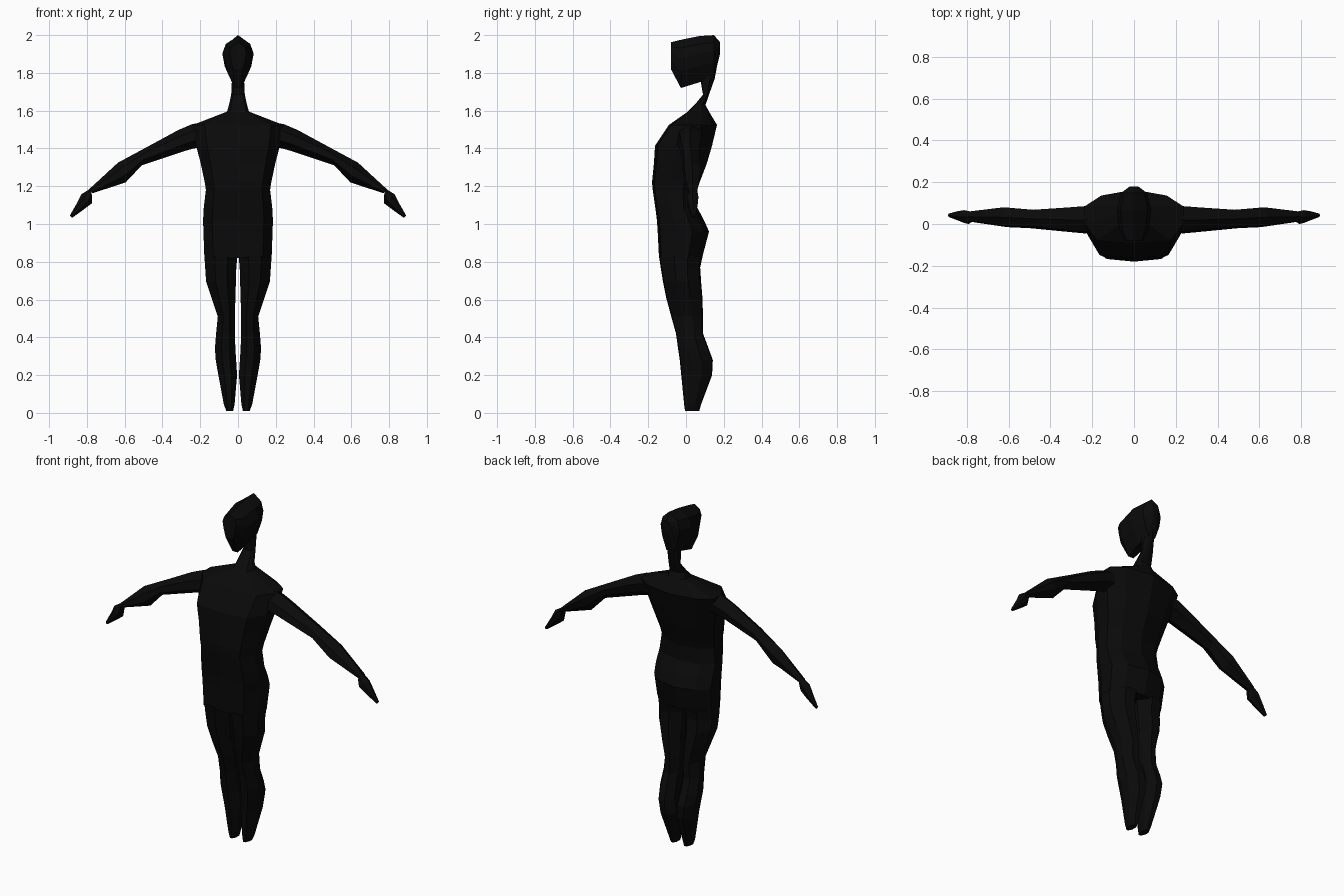
import bpy, bmesh

black = bpy.data.materials.new("near black")
black.diffuse_color = (0.003, 0.003, 0.003, 1)


def loft(name, rings, mirror=False):
    """Skin a list of equal-length rings, cap both ends, optionally mirror in x."""
    bm = bmesh.new()
    rows = [[bm.verts.new(p) for p in ring] for ring in rings]
    n = len(rows[0])
    for a, b in zip(rows, rows[1:]):
        for i in range(n):
            j = (i + 1) % n
            bm.faces.new((a[i], a[j], b[j], b[i]))
    bm.faces.new(rows[0])
    bm.faces.new(rows[-1])
    bmesh.ops.recalc_face_normals(bm, faces=bm.faces)
    mesh = bpy.data.meshes.new(name)
    bm.to_mesh(mesh)
    bm.free()
    mesh.materials.append(black)
    ob = bpy.data.objects.new(name, mesh)
    bpy.context.collection.objects.link(ob)
    if mirror:
        ob.modifiers.new("mirror", 'MIRROR').use_clip = False
    return ob


def body_ring(z, w, yf, yb):
    """Ten-sided section with a slight ridge at the breastbone and spine."""
    d = yb - yf
    half = [(0.74 * w, yf + 0.05 * d), (w, yf + 0.37 * d),
            (w, yf + 0.68 * d), (0.66 * w, yf + 0.89 * d)]
    return ([(0, yf, z)] + [(x, y, z) for x, y in half] + [(0, yb, z)]
            + [(-x, y, z) for x, y in reversed(half)])


# Torso and neck: height, half width, front y, back y
torso = [(0.82, 0.178, -0.143, 0.085), (0.96, 0.183, -0.15, 0.122),
         (1.02, 0.185, -0.154, 0.095), (1.09, 0.181, -0.163, 0.058),
         (1.18, 0.170, -0.176, 0.058), (1.22, 0.176, -0.18, 0.072),
         (1.32, 0.197, -0.17, 0.11), (1.415, 0.222, -0.164, 0.138),
         (1.525, 0.238, -0.09, 0.164), (1.595, 0.058, 0.01, 0.122),
         (1.63, 0.048, 0.045, 0.103), (1.685, 0.036, 0.09, 0.122),
         (1.77, 0.032, 0.075, 0.152), (1.84, 0.034, 0.07, 0.165)]
loft("torso_and_neck", [body_ring(*s) for s in torso])

# Head, skinned from face to back: y, bottom z, top z, half width, jaw half width
head = [(-0.08, 1.82, 1.962, 0.045, 0.025), (-0.027, 1.72, 1.975, 0.07, 0.018),
        (0.07, 1.75, 1.995, 0.083, 0.026), (0.148, 1.77, 2.0, 0.062, 0.024),
        (0.18, 1.90, 1.963, 0.02, 0.01)]
rings = []
for y, lo, hi, w, jaw in head:
    h = hi - lo
    half = [(jaw, lo), (0.85 * w, lo + 0.35 * h), (w, lo + 0.62 * h),
            (0.78 * w, lo + 0.83 * h)]
    rings.append([(x, y, z) for x, z in half] + [(0, y, hi)]
                 + [(-x, y, z) for x, z in reversed(half)])
loft("head", rings)

# Legs: height, inner x, outer x, front y, back y
leg = [(0.01, 0.026, 0.062, -0.005, 0.07), (0.045, 0.018, 0.075, -0.01, 0.08),
       (0.20, 0.005, 0.104, -0.025, 0.138), (0.28, 0.010, 0.118, -0.033, 0.142),
       (0.34, 0.014, 0.122, -0.042, 0.12), (0.42, 0.016, 0.116, -0.053, 0.09),
       (0.51, 0.016, 0.107, -0.078, 0.09), (0.61, 0.014, 0.14, -0.105, 0.087),
       (0.695, 0.011, 0.169, -0.122, 0.08), (0.77, 0.009, 0.174, -0.134, 0.075),
       (0.83, 0.003, 0.178, -0.143, 0.088)]
rings = []
for z, xi, xo, yf, yb in leg:
    w, d = xo - xi, yb - yf
    rings.append([(xi + u * w, yf + v * d, z) for u, v in
                  ((0, 0.3), (0.3, 0), (0.68, 0.02), (1, 0.35),
                   (1, 0.66), (0.68, 0.97), (0.3, 1), (0, 0.72))])
loft("leg", rings, mirror=True)


def limb_rings(sections):
    """Six-sided sections between a top point and a bottom point in x and z."""
    out = []
    for xt, zt, xb, zb, y0, y1 in sections:
        ring = []
        for t, v in ((0, 0.5), (0.3, 1), (0.7, 0.9), (1, 0.5), (0.7, 0), (0.3, 0.08)):
            ring.append((xt + t * (xb - xt), y0 + v * (y1 - y0), zt + t * (zb - zt)))
        out.append(ring)
    return out


# Arms: top x, top z, bottom x, bottom z, front y, back y
arm = [(0.17, 1.535, 0.17, 1.41, -0.04, 0.09), (0.24, 1.53, 0.235, 1.40, -0.045, 0.085),
       (0.32, 1.495, 0.30, 1.355 + 0.06, -0.04, 0.08)]
arm[2] = (0.315, 1.498, 0.28, 1.387, -0.04, 0.08)
arm += [(0.47, 1.414, 0.51, 1.31, -0.02, 0.068), (0.635, 1.325, 0.595, 1.22, -0.015, 0.08),
        (0.795, 1.178, 0.77, 1.163, 0.01, 0.06)]
loft("arm", limb_rings(arm), mirror=True)

# Hands, tapering to the fingertips
hand = [(0.785, 1.185, 0.772, 1.15, 0.01, 0.06), (0.83, 1.157, 0.773, 1.11, 0.0, 0.066),
        (0.85, 1.115, 0.815, 1.078, 0.012, 0.062), (0.89, 1.045, 0.878, 1.033, 0.032, 0.05)]
loft("hand", limb_rings(hand), mirror=True)
